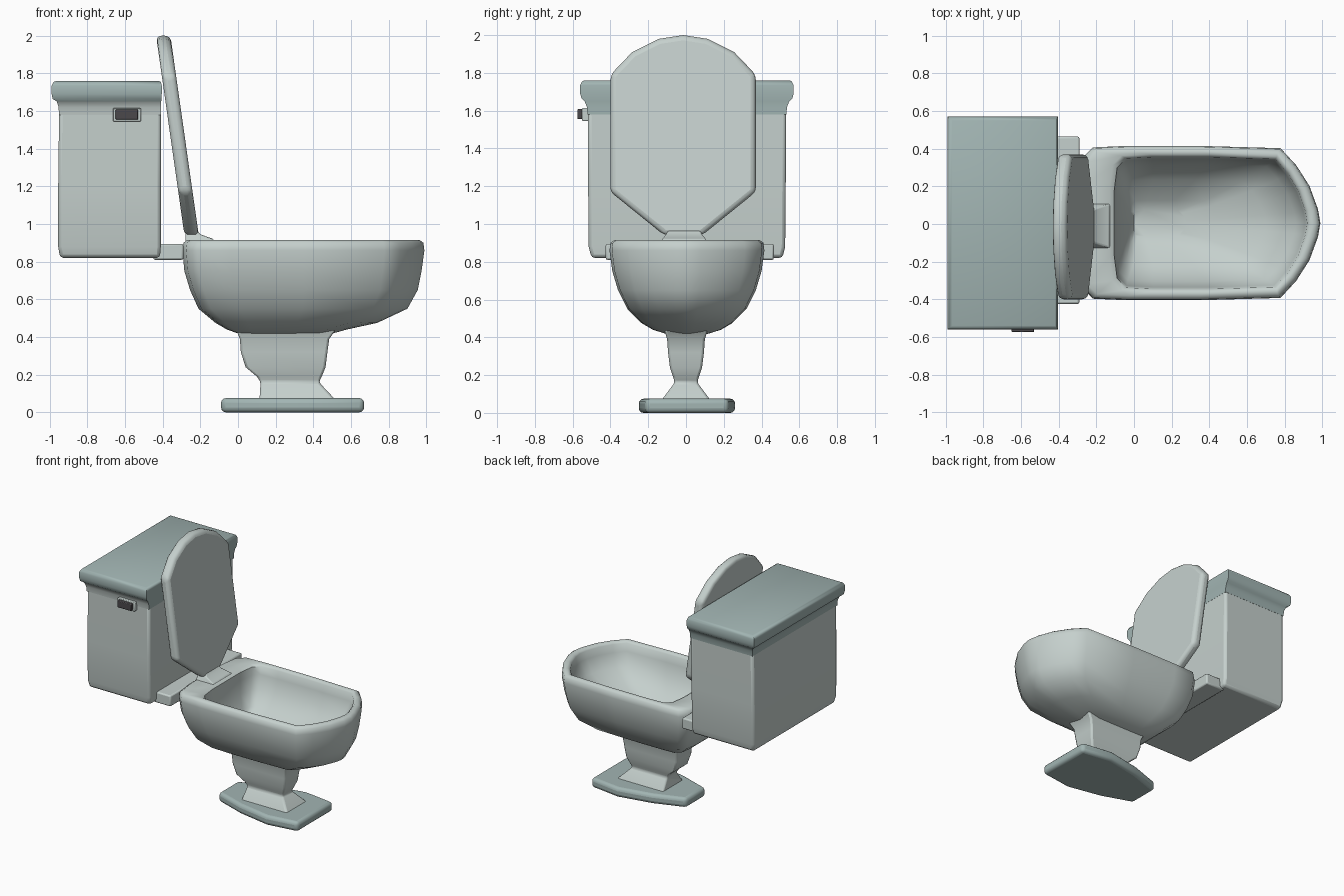
import bpy, bmesh, math


def material(name, rgb):
    m = bpy.data.materials.new(name)
    m.diffuse_color = (*rgb, 1)
    return m


ceramic = material("ceramic", (0.56, 0.63, 0.61))
teal = material("teal", (0.36, 0.46, 0.45))
dark = material("dark", (0.07, 0.065, 0.07))


def finish(name, bm, mat, bevel=0, angle=40, segments=2):
    bmesh.ops.recalc_face_normals(bm, faces=bm.faces)
    me = bpy.data.meshes.new(name)
    bm.to_mesh(me)
    bm.free()
    ob = bpy.data.objects.new(name, me)
    bpy.context.collection.objects.link(ob)
    me.materials.append(mat)
    if bevel:
        b = ob.modifiers.new("bevel", 'BEVEL')
        b.width, b.segments = bevel, segments
        b.limit_method, b.angle_limit = 'ANGLE', math.radians(35)
    bpy.ops.object.select_all(action='DESELECT')
    ob.select_set(True)
    bpy.context.view_layer.objects.active = ob
    bpy.ops.object.shade_smooth_by_angle(angle=math.radians(angle))
    return ob


def loft(name, half, rings, mat, yc=0.0, **kw):
    """Stack a mirrored unit outline; rings are (z, x_min, x_max, half_width)."""
    outline = half + [(u, -v) for u, v in reversed(half) if v > 0]
    bm = bmesh.new()
    loops = [[bm.verts.new((x0 + u * (x1 - x0), yc + v * w, z)) for u, v in outline]
             for z, x0, x1, w in rings]
    n = len(outline)
    for a, b in zip(loops, loops[1:]):
        for i in range(n):
            j = (i + 1) % n
            bm.faces.new((a[i], a[j], b[j], b[i]))
    bm.faces.new(loops[0])
    bm.faces.new(loops[-1])
    return finish(name, bm, mat, **kw)


RECT = [(0, 1), (1, 1)]

# Foot plate: widens from a narrow back end
FOOT = [(0, 0.47), (0.32, 0.8), (0.67, 1), (1, 0.86)]
loft("foot_plate", FOOT, [(0, -0.09, 0.67, 0.255), (0.075, -0.09, 0.67, 0.255)],
     teal, 0.005, bevel=0.025, segments=3)

# Waisted pedestal stem
loft("pedestal", RECT, [
    (0.06, 0.11, 0.52, 0.13), (0.08, 0.115, 0.505, 0.12), (0.16, 0.12, 0.43, 0.06),
    (0.19, 0.10, 0.445, 0.068), (0.24, 0.04, 0.465, 0.085), (0.32, 0.015, 0.475, 0.095),
    (0.39, 0.01, 0.485, 0.10), (0.44, -0.01, 0.52, 0.115)], ceramic, bevel=0.012)

# Bowl: outer wall, rolled rim, inner basin
BOWL = [(0, 0), (0, 0.5), (0.015, 0.84), (0.06, 0.98), (0.2, 1), (0.5, 1), (0.835, 0.97),
        (0.9, 0.75), (0.955, 0.48), (0.99, 0.18), (1, 0)]
loft("bowl", BOWL, [
    (0.415, 0.01, 0.49, 0.10), (0.44, -0.06, 0.58, 0.18), (0.475, -0.12, 0.74, 0.24),
    (0.55, -0.21, 0.90, 0.315), (0.65, -0.255, 0.955, 0.365), (0.75, -0.285, 0.975, 0.395),
    (0.86, -0.295, 0.99, 0.41), (0.9, -0.29, 0.985, 0.405), (0.915, -0.27, 0.965, 0.385),
    (0.915, -0.13, 0.935, 0.365), (0.9, -0.105, 0.92, 0.35), (0.84, -0.10, 0.91, 0.34),
    (0.74, -0.09, 0.86, 0.31), (0.64, -0.05, 0.70, 0.23), (0.57, -0.02, 0.45, 0.12),
    (0.54, 0.0, 0.28, 0.07)], ceramic, 0.005, angle=50)

# Shelf joining bowl and tank
loft("tank_shelf", RECT, [(0.81, -0.45, -0.29, 0.445), (0.895, -0.45, -0.29, 0.445)],
     ceramic, 0.02, bevel=0.01)

# Tank
loft("tank", RECT, [
    (0.82, -0.945, -0.415, 0.505), (0.88, -0.955, -0.41, 0.52), (1.2, -0.955, -0.41, 0.523),
    (1.62, -0.95, -0.41, 0.525)], ceramic, 0.005, bevel=0.018)

# Tank cover with flared neck (front of the neck stays ceramic)
cover = loft("tank_cover", RECT, [
    (1.58, -0.951, -0.409, 0.526), (1.62, -0.953, -0.409, 0.53), (1.65, -0.962, -0.408, 0.542),
    (1.665, -0.985, -0.406, 0.558), (1.69, -0.99, -0.405, 0.565), (1.735, -0.99, -0.405, 0.565),
    (1.755, -0.98, -0.41, 0.555), (1.76, -0.965, -0.42, 0.545)], teal, 0.005, angle=50)
cover.data.materials.append(ceramic)
for p in cover.data.polygons:
    if p.normal.y < -0.5 and p.center.z < 1.65:
        p.material_index = 1

# Flush button on the tank's front face
for name, x0, x1, z0, z1, y, w, mat in [
        ("button_mount", -0.665, -0.515, 1.545, 1.615, -0.53, 0.02, ceramic),
        ("flush_button", -0.65, -0.53, 1.555, 1.608, -0.555, 0.02, dark)]:
    loft(name, RECT, [(z0, x0, x1, w), (z1, x0, x1, w)], mat, y, bevel=0.005)

# Raised lid: outline extruded along x and leaned back
half = [(0.10, 0.94), (0.385, 1.17), (0.385, 1.79), (0.27, 1.91), (0.13, 1.98)]
outline = half + [(0, 2.0)] + [(-y, z) for y, z in reversed(half)]
bm = bmesh.new()
back, front = [[bm.verts.new((-0.255 - 0.142 * (z - 1) + dx, y - 0.015, z)) for y, z in outline]
               for dx in (-0.038, 0.038)]
bm.faces.new(back)
bm.faces.new(front)
for i in range(len(outline)):
    j = (i + 1) % len(outline)
    bm.faces.new((back[i], back[j], front[j], front[i]))
finish("raised_lid", bm, ceramic, bevel=0.028, segments=3)

# Hinge foot under the lid
loft("lid_hinge", RECT, [(0.89, -0.28, -0.12, 0.125), (0.92, -0.28, -0.13, 0.115),
     (0.945, -0.28, -0.2, 0.095), (0.98, -0.28, -0.225, 0.08)], ceramic, -0.01, bevel=0.008)
